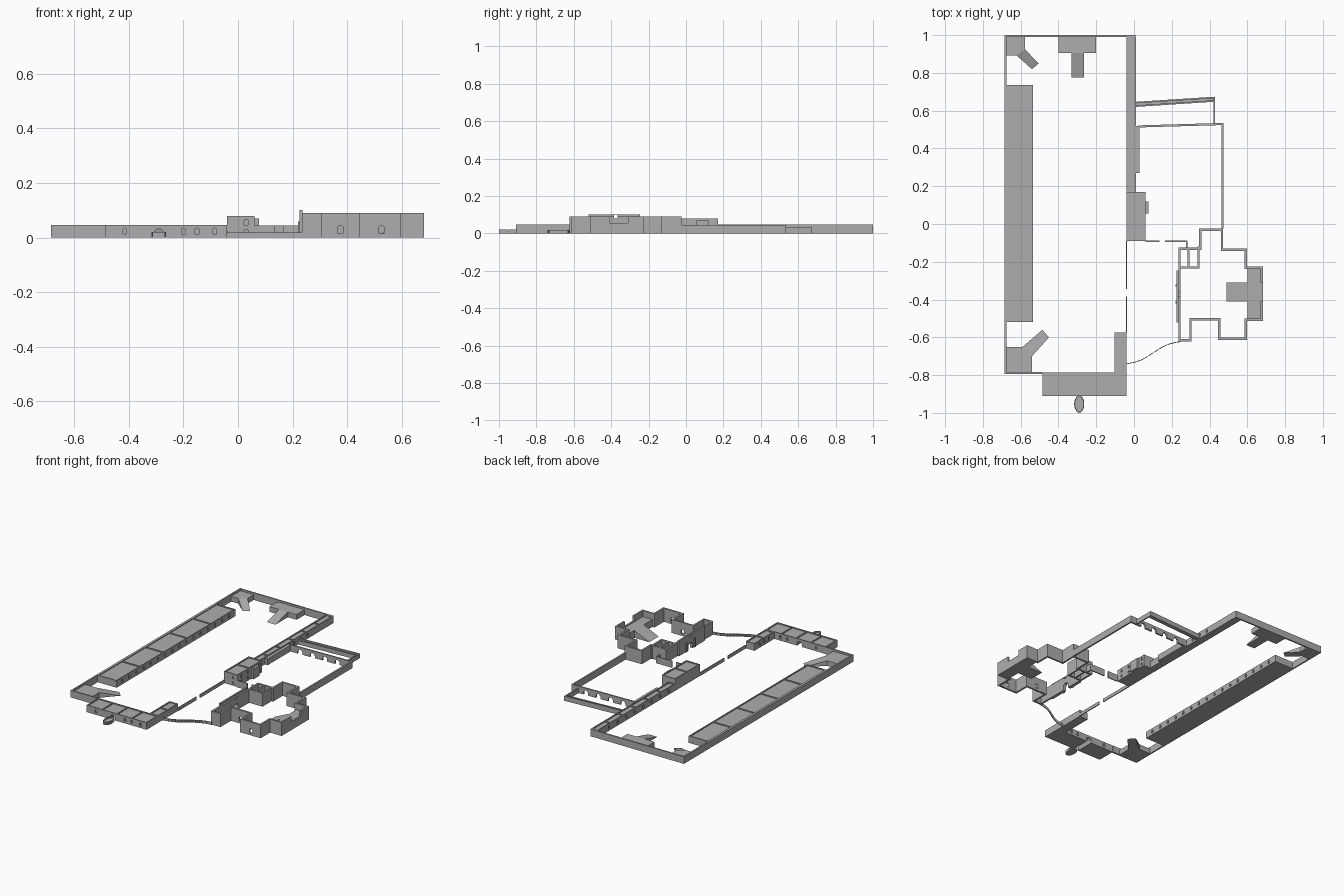
import bpy, bmesh, math
from mathutils import Vector

if "Cube" in bpy.data.objects:
    bpy.data.objects.remove(bpy.data.objects["Cube"])

stone = bpy.data.materials.new("grey stone")
stone.diffuse_color = (0.42, 0.42, 0.42, 1)
stone.use_nodes = True
stone.node_tree.nodes["Principled BSDF"].inputs["Base Color"].default_value = stone.diffuse_color


def finish(name, bm):
    bmesh.ops.recalc_face_normals(bm, faces=bm.faces)
    me = bpy.data.meshes.new(name)
    bm.to_mesh(me)
    bm.free()
    me.materials.append(stone)
    ob = bpy.data.objects.new(name, me)
    bpy.context.collection.objects.link(ob)
    return ob


def add_prism(bm, low, high):
    """Closed prism between two matching rings of 3D points."""
    a = [bm.verts.new(p) for p in low]
    b = [bm.verts.new(p) for p in high]
    n = len(a)
    bm.faces.new(a[::-1])
    bm.faces.new(b)
    for i in range(n):
        j = (i + 1) % n
        bm.faces.new((a[i], a[j], b[j], b[i]))


def add_box(bm, x0, x1, y0, y1, z0, z1):
    ring = [(x0, y0), (x1, y0), (x1, y1), (x0, y1)]
    add_prism(bm, [(x, y, z0) for x, y in ring], [(x, y, z1) for x, y in ring])


def add_arch(bm, x, y, z, w, h, axis, d):
    """Round-headed opening, centred on the wall face, d = half depth."""
    prof = [(-w / 2, z), (w / 2, z)]
    prof += [(w / 2 * math.cos(t), z + h - w / 2 + w / 2 * math.sin(t))
             for t in (math.pi * k / 6 for k in range(7))]
    if axis == 'Y':
        add_prism(bm, [(x + u, y - d, v) for u, v in prof], [(x + u, y + d, v) for u, v in prof])
    else:
        add_prism(bm, [(x - d, y + u, v) for u, v in prof], [(x + d, y + u, v) for u, v in prof])


def box(name, *dims):
    bm = bmesh.new()
    add_box(bm, *dims)
    return finish(name, bm)


def platform(name, pts, h):
    bm = bmesh.new()
    add_prism(bm, [(x, y, 0) for x, y in pts], [(x, y, h) for x, y in pts])
    return finish(name, bm)


def ramp(name, a, b, c, d, h):
    """Wedge: edge a-b at height h, edge c-d on the ground."""
    bm = bmesh.new()
    add_prism(bm, [(*a, 0), (*d, 0), (*a, h)], [(*b, 0), (*c, 0), (*b, h)])
    return finish(name, bm)


def wall(name, pts, t, h, closed=False):
    """Mitred wall along pts, thickness t to the right of travel."""
    P = [Vector(p) for p in pts]
    n = len(P)
    inner = []
    for i in range(n):
        ds = []
        if closed or i > 0:
            ds.append((P[i] - P[i - 1]).normalized())
        if closed or i < n - 1:
            ds.append((P[(i + 1) % n] - P[i]).normalized())
        ns = [Vector((d.y, -d.x)) for d in ds]
        m = (ns[0] + ns[-1]).normalized()
        inner.append(P[i] + m * (t / m.dot(ns[0])))
    bm = bmesh.new()
    rows = [[bm.verts.new((p.x, p.y, z)) for p in ring]
            for ring, z in ((P, 0), (P, h), (inner, h), (inner, 0))]
    for i in range(n if closed else n - 1):
        j = (i + 1) % n
        for k in range(4):
            r, s = rows[k], rows[(k + 1) % 4]
            bm.faces.new((r[i], r[j], s[j], s[i]))
    if not closed:
        for e in (0, -1):
            bm.faces.new([r[e] for r in rows])
    return finish(name, bm)


def cut(bm, *targets):
    c = finish(targets[0].name + "_cutter", bm)
    c.hide_render = True
    c.display_type = 'WIRE'
    for ob in targets:
        m = ob.modifiers.new("openings", 'BOOLEAN')
        m.object, m.solver, m.operation = c, 'EXACT', 'DIFFERENCE'


def building(name, x0, x1, y0, y1, h, panels, openings=()):
    """Block with sunken roof panels and arched openings (x, y, z, w, h, axis, depth)."""
    ob = box(name, x0, x1, y0, y1, 0, h)
    bm = bmesh.new()
    m = 0.007
    along_y = (y1 - y0) > (x1 - x0)
    lo, hi = (y0, y1) if along_y else (x0, x1)
    step = (hi - lo - m) / panels
    for i in range(panels):
        a = lo + m + i * step
        b = a + step - m
        if along_y:
            add_box(bm, x0 + m, x1 - m, a, b, h - 0.006, h + 0.02)
        else:
            add_box(bm, a, b, y0 + m, y1 - m, h - 0.006, h + 0.02)
    for o in openings:
        add_arch(bm, *o)
    cut(bm, ob)


def palisade(name, pts, w, h):
    bm = bmesh.new()
    for x, y in pts:
        add_box(bm, x - w, x + w, y - w, y + w, 0, h)
    return finish(name, bm)


H = 0.047
# Main enclosure
wall("enclosure_wall", [(-0.485, -0.793), (-0.685, -0.793), (-0.685, 1), (0.008, 1)], 0.01, H)
building("long_barracks", -0.676, -0.535, -0.52, 0.735, H, 5,
         [(-0.535, -0.46 + 0.0755 * i, 0.013, 0.014, 0.022, 'X', 0.008) for i in range(16)])
building("east_range", -0.04, 0.01, 0.17, 0.991, H, 6,
         [(0.01, y, 0.013, 0.014, 0.022, 'X', 0.006) for y in (0.58, 0.65, 0.72)]
         + [(-0.04, 0.24 + 0.09 * i, 0.013, 0.014, 0.022, 'X', 0.006) for i in range(8)])
box("east_range_annex", 0.01, 0.03, 0.27, 0.52, 0, 0.042)
building("gate_range", -0.485, -0.04, -0.91, -0.785, H, 4,
         [(x, -0.91, 0.013, 0.014, 0.022, 'Y', 0.008) for x in (-0.415, -0.2, -0.15, -0.085)]
         + [(x, -0.785, 0.013, 0.014, 0.022, 'Y', 0.008) for x in (-0.415, -0.2, -0.15)]
         + [(-0.29, -0.85, -0.01, 0.036, 0.043, 'Y', 0.1)])
building("south_east_range", -0.104, -0.04, -0.785, -0.575, H, 2,
         [(-0.104, y, 0.013, 0.014, 0.022, 'X', 0.006) for y in (-0.73, -0.68, -0.63)])
for nm, y0, y1 in (("low_wall_south", -0.575, -0.385), ("low_wall_north", -0.345, -0.09)):
    box(nm, -0.042, -0.036, y0, y1, 0, 0.022)

# Gun platforms with ramps
box("north_platform", -0.4, -0.2, 0.905, 0.992, 0, 0.035)
ramp("north_ramp", (-0.33, 0.905), (-0.265, 0.905), (-0.265, 0.775), (-0.33, 0.775), 0.035)
platform("north_west_platform", [(-0.677, 0.992), (-0.677, 0.892), (-0.622, 0.892),
                                 (-0.577, 0.925), (-0.577, 0.992)], 0.035)
ramp("north_west_ramp", (-0.622, 0.892), (-0.577, 0.925), (-0.505, 0.85), (-0.54, 0.82), 0.035)
platform("south_west_platform", [(-0.677, -0.785), (-0.54, -0.785), (-0.54, -0.70),
                                 (-0.59, -0.65), (-0.677, -0.65)], 0.035)
ramp("south_west_ramp", (-0.59, -0.65), (-0.54, -0.70), (-0.45, -0.6), (-0.485, -0.56), 0.035)

# Oval gate screen and curved palisade
oval = [(-0.29 + 0.024 * math.cos(t), -0.953 + 0.044 * math.sin(t))
        for t in (2 * math.pi * k / 44 for k in range(44))]
palisade("oval_fence", oval, 0.0026, 0.02)
platform("oval_floor", oval, 0.012)
palisade("curved_fence", [(-0.04 + 0.285 * s, -0.74 + 0.117 * (s + 0.1 * math.sin(2 * math.pi * (s - 0.5))))
                          for s in (k / 80 for k in range(81))], 0.002, 0.018)

# Tall house
building("tall_house", -0.04, 0.06, -0.09, 0.17, 0.079, 2,
         [(0.03, -0.09, z, 0.015, 0.02, 'Y', 0.006) for z in (0.011, 0.047)]
         + [(0.06, y, z, 0.014, 0.02, 'X', 0.006) for y in (-0.05, 0.02, 0.145) for z in (0.011, 0.047)])
box("tall_house_bay", 0.06, 0.076, 0.055, 0.12, 0, 0.07)

# Yard walls
wall("yard_wall_west", [(0.06, -0.088), (0.135, -0.088)], 0.007, 0.045)
wall("yard_wall_gate", [(0.165, -0.088), (0.282, -0.088), (0.282, -0.13)], 0.007, 0.045)
yard = wall("yard_wall", [(0.02, 0.522), (0.475, 0.535), (0.475, -0.025)], 0.011, 0.045)
bm = bmesh.new()
for x in (0.1, 0.19, 0.28, 0.37):
    add_arch(bm, x, 0.525, -0.01, 0.035, 0.04, 'Y', 0.03)
cut(bm, yard)
wall("outer_bank_wall", [(0.01, 0.647), (0.43, 0.674), (0.43, 0.535)], 0.008, 0.032)
wall("outer_bank_step", [(0.01, 0.639), (0.422, 0.666)], 0.011, 0.02)
wall("outer_bank_kerb", [(0.01, 0.628), (0.422, 0.655)], 0.008, 0.028)

# Castle
K = 0.09
castle = wall("castle_wall", [
    (0.235, -0.125), (0.345, -0.125), (0.345, -0.025), (0.472, -0.025), (0.472, -0.13),
    (0.597, -0.13), (0.597, -0.225), (0.682, -0.225), (0.682, -0.513), (0.597, -0.513),
    (0.597, -0.613), (0.445, -0.613), (0.445, -0.51), (0.305, -0.51), (0.305, -0.622),
    (0.235, -0.622)], 0.012, K, True)
gate = box("castle_gate_front", 0.226, 0.2365, -0.522, -0.247, 0, 0.102)
bm = bmesh.new()
add_arch(bm, 0.375, -0.505, 0.015, 0.02, 0.03, 'Y', 0.02)
add_arch(bm, 0.525, -0.608, 0.015, 0.02, 0.03, 'Y', 0.02)
add_box(bm, 0.65, 0.7, -0.41, -0.31, 0.055, 0.15)
add_arch(bm, 0.237, -0.37, -0.01, 0.045, 0.055, 'X', 0.03)
add_box(bm, 0.21, 0.26, -0.385, -0.365, 0.079, 0.097)
cut(bm, castle, gate)
wall("castle_tower_wall", [(0.346, -0.12), (0.346, -0.235), (0.24, -0.235)], 0.011, K)
box("castle_tower_partition", 0.284, 0.295, -0.228, -0.13, 0, K)
box("castle_platform", 0.6, 0.672, -0.503, -0.235, 0, 0.05)
ramp("castle_ramp", (0.6, -0.41), (0.6, -0.31), (0.49, -0.31), (0.49, -0.41), 0.05)
for i, y in enumerate((-0.415, -0.325)):
    box("gate_post_%d" % (i + 1), 0.22, 0.228, y - 0.006, y + 0.006, 0, 0.06)
